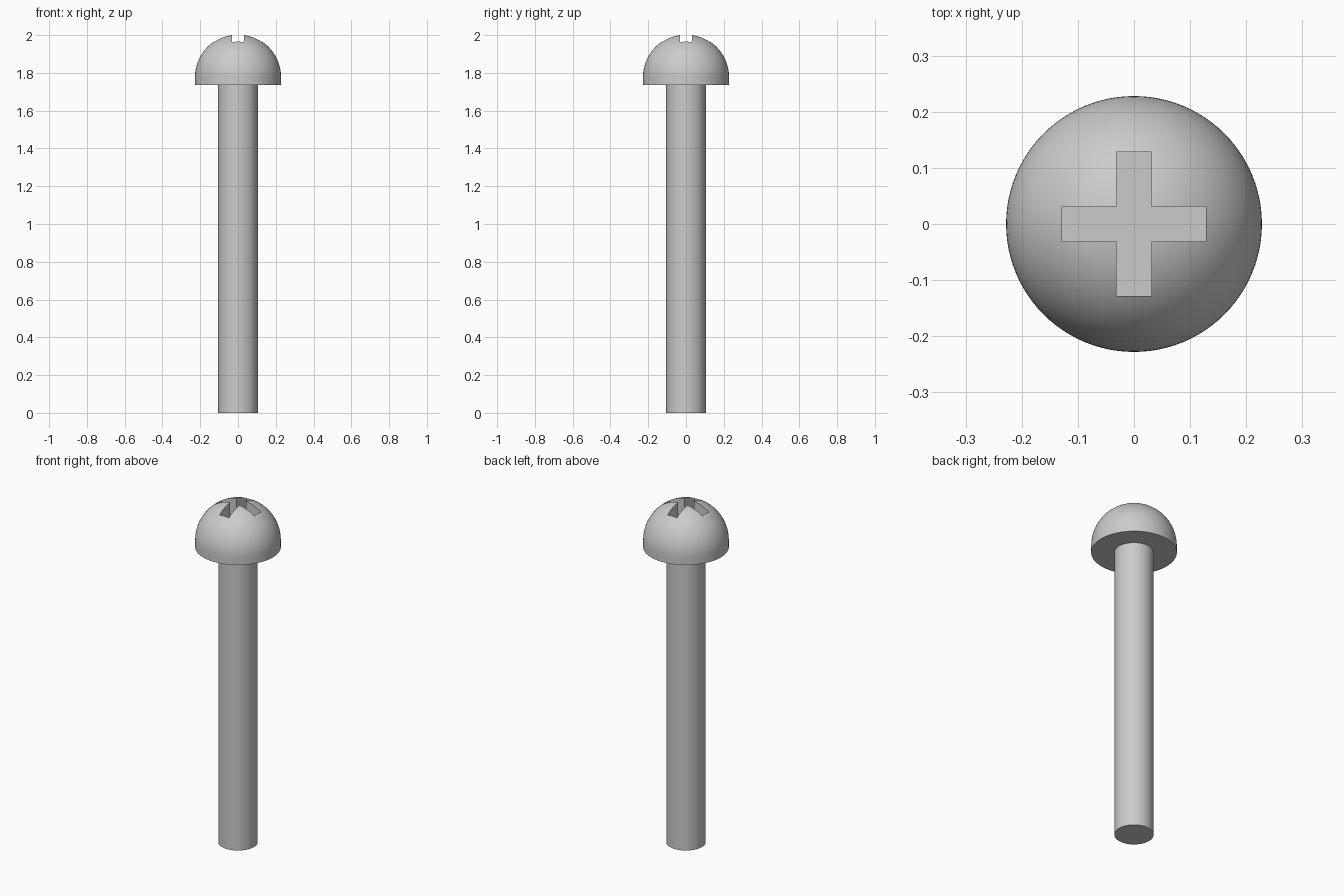
import bpy, bmesh, math
from mathutils import Matrix

cube = bpy.data.objects.get("Cube")
if cube:
    bpy.data.objects.remove(cube, do_unlink=True)

SEGMENTS = 96
HEAD_R, SHAFT_R = 0.228, 0.105
HEAD_BASE, DOME_Z = 1.735, 1.7765
SLOT_HALF_LENGTH, SLOT_HALF_WIDTH, SLOT_FLOOR = 0.128, 0.031, 1.87

steel = bpy.data.materials.new("grey steel")
steel.use_nodes = True
steel.diffuse_color = (0.6, 0.6, 0.6, 1)
steel.node_tree.nodes["Principled BSDF"].inputs["Base Color"].default_value = (0.6, 0.6, 0.6, 1)


def make_object(name, bm):
    bmesh.ops.recalc_face_normals(bm, faces=bm.faces)
    mesh = bpy.data.meshes.new(name)
    bm.to_mesh(mesh)
    bm.free()
    mesh.materials.append(steel)
    obj = bpy.data.objects.new(name, mesh)
    bpy.context.collection.objects.link(obj)
    return obj


def activate(obj):
    bpy.ops.object.select_all(action='DESELECT')
    obj.select_set(True)
    bpy.context.view_layer.objects.active = obj


def lathe(name, profile):
    """Spin an (r, z) profile that starts and ends on the axis."""
    bm = bmesh.new()
    verts = [bm.verts.new((r, 0, z)) for r, z in profile]
    edges = [bm.edges.new(pair) for pair in zip(verts, verts[1:])]
    bmesh.ops.spin(bm, geom=verts + edges, cent=(0, 0, 0), axis=(0, 0, 1),
                   angle=math.tau, steps=SEGMENTS, use_merge=True)
    bmesh.ops.remove_doubles(bm, verts=bm.verts, dist=1e-5)
    return make_object(name, bm)


# Shaft: plain round rod
shaft = lathe("shaft", [(0, 0), (SHAFT_R, 0), (SHAFT_R, HEAD_BASE + 0.01), (0, HEAD_BASE + 0.01)])

# Head: short straight rim under a half-round dome
rings = 24
dome = [(HEAD_R * math.cos(a), DOME_Z + HEAD_R * math.sin(a))
        for a in (math.pi / 2 * i / rings for i in range(rings))]
head = lathe("head", [(0, HEAD_BASE), (HEAD_R, HEAD_BASE)] + dome + [(0, DOME_Z + HEAD_R)])

# Cross-shaped drive recess: one plus outline, extruded upward
w, l = SLOT_HALF_WIDTH, SLOT_HALF_LENGTH
bm = bmesh.new()
outline = []
for quarter in range(4):
    turn = Matrix.Rotation(quarter * math.pi / 2, 3, 'Z')
    for x, y in ((l, -w), (l, w), (w, w)):
        outline.append(bm.verts.new(turn @ Matrix.Translation((x, y, SLOT_FLOOR)).translation))
floor = bm.faces.new(outline)
top = bmesh.ops.extrude_face_region(bm, geom=[floor])["geom"]
bmesh.ops.translate(bm, vec=(0, 0, 0.3), verts=[v for v in top if isinstance(v, bmesh.types.BMVert)])
cutter = make_object("recess_cutter", bm)
cutter.hide_render = True

cut = head.modifiers.new("drive recess", 'BOOLEAN')
cut.operation = 'DIFFERENCE'
cut.solver = 'EXACT'
cut.object = cutter
activate(head)
bpy.ops.object.modifier_apply(modifier=cut.name)
bpy.data.objects.remove(cutter, do_unlink=True)

# Smooth round surfaces, crisp rims and recess edges
for part in (shaft, head):
    activate(part)
    bpy.ops.object.shade_smooth_by_angle(angle=math.radians(30))
